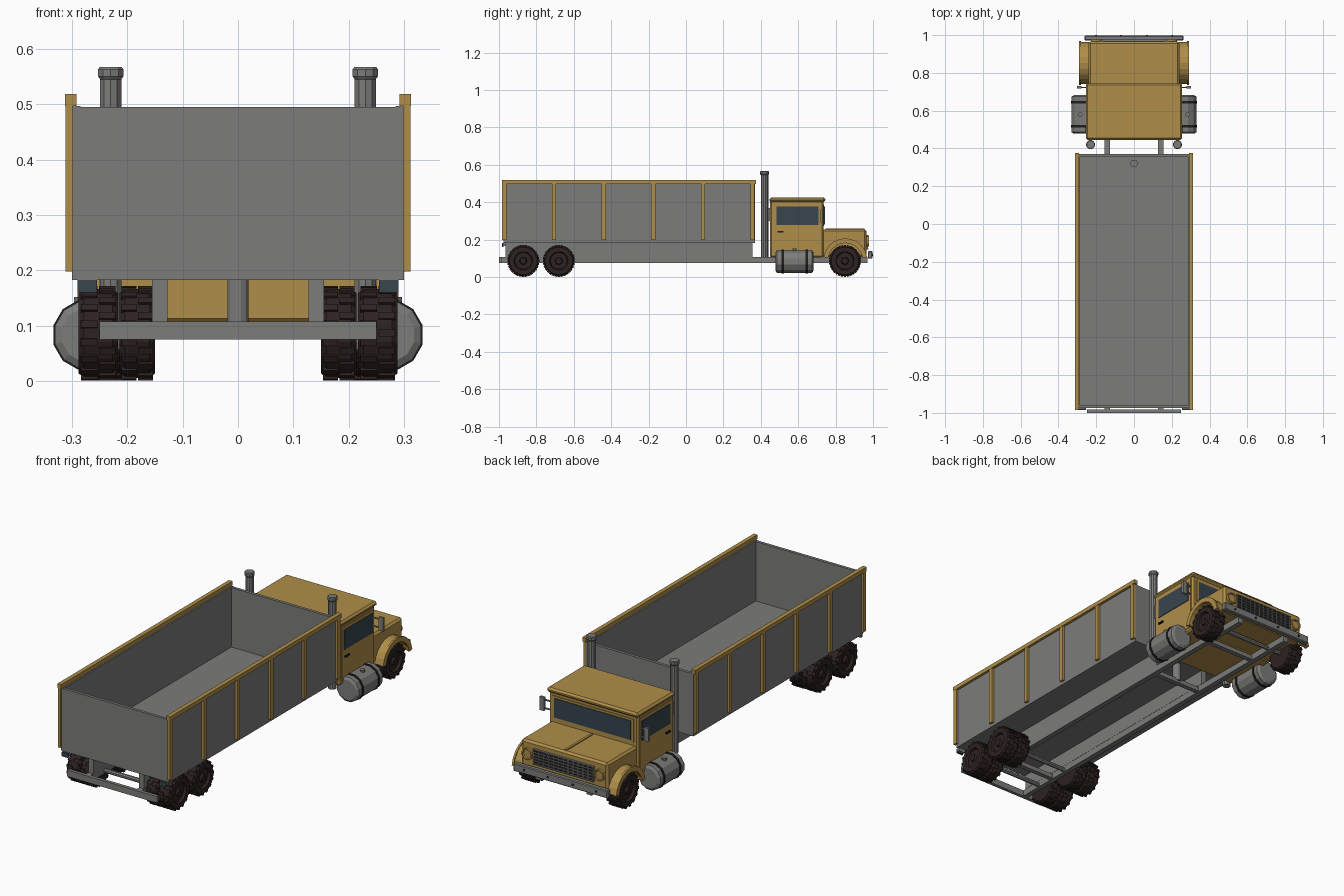
import bpy, bmesh, math
from mathutils import Matrix, Vector

if "Cube" in bpy.data.objects:
    bpy.data.objects.remove(bpy.data.objects["Cube"])


def material(name, rgb):
    m = bpy.data.materials.new(name)
    m.diffuse_color = (*rgb, 1)
    m.use_nodes = True
    m.node_tree.nodes["Principled BSDF"].inputs["Base Color"].default_value = m.diffuse_color
    return m


GOLD = material("gold paint", (0.43, 0.27, 0.067))
GREY = material("grey metal", (0.20, 0.20, 0.195))
TYRE = material("dark rubber", (0.027, 0.016, 0.016))
GLASS = material("blue grey glass", (0.038, 0.058, 0.076))
BLACK = material("black trim", (0.014, 0.013, 0.013))


def finish(bm, name, mat):
    bmesh.ops.recalc_face_normals(bm, faces=bm.faces)
    me = bpy.data.meshes.new(name)
    bm.to_mesh(me)
    bm.free()
    me.materials.append(mat)
    ob = bpy.data.objects.new(name, me)
    bpy.context.collection.objects.link(ob)
    return ob


def add_box(bm, x, y, z):
    c = [(a[0] + a[1]) / 2 for a in (x, y, z)]
    s = [abs(a[1] - a[0]) for a in (x, y, z)]
    bmesh.ops.create_cube(bm, size=1, matrix=Matrix.Translation(c) @ Matrix.Diagonal((*s, 1)))


def box(name, mat, x, y, z, bevel=0):
    bm = bmesh.new()
    add_box(bm, x, y, z)
    if bevel:
        bmesh.ops.bevel(bm, geom=bm.edges[:], offset=bevel, segments=1, affect='EDGES')
    return finish(bm, name, mat)


def lathe(name, mat, centre, axis, profile, n):
    """Spin (offset along axis, radius) points around an axis."""
    rot = Vector((0, 0, 1)).rotation_difference(Vector(axis)).to_matrix()
    bm = bmesh.new()
    rings = [[bm.verts.new(Vector(centre) + rot @ Vector((r * math.cos(2 * math.pi * (i + .5) / n),
              r * math.sin(2 * math.pi * (i + .5) / n), h))) for i in range(n)] for h, r in profile]
    for a, b in zip(rings, rings[1:]):
        for i in range(n):
            bm.faces.new((a[i], a[(i + 1) % n], b[(i + 1) % n], b[i]))
    bm.faces.new(rings[0])
    bm.faces.new(rings[-1])
    return finish(bm, name, mat)


def wheel(name, s, y, x0, x1):
    """Tyre with recessed hub and staggered tread lugs."""
    w, c = x1 - x0, Vector((s * (x0 + x1) / 2, y, 0.086))
    lathe(name, TYRE, c, (s, 0, 0), [(-w / 2, 0.06), (-w / 2, 0.074), (-w / 2 + 0.01, 0.082),
          (w / 2 - 0.01, 0.082), (w / 2, 0.074), (w / 2, 0.05), (w / 2 - 0.012, 0.045),
          (w / 2 - 0.012, 0.02), (w / 2 - 0.002, 0.016)], 16)
    bm = bmesh.new()
    for k in range(32):
        side = -1 if k % 2 else 1
        m = (Matrix.Translation(c) @ Matrix.Rotation(math.pi * k / 16, 4, 'X')
             @ Matrix.Translation((side * w * 0.23, 0, 0.080)) @ Matrix.Diagonal((w * 0.42, 0.013, 0.011, 1)))
        bmesh.ops.create_cube(bm, size=1, matrix=m)
    finish(bm, name + "_tread", TYRE)


# Open cargo bed
box("bed_floor", GREY, (-.30, .30), (-.975, .37), (.182, .197))
for s in (-1, 1):
    box("bed_side", GREY, (s * .285, s * .30), (-.975, .37), (.182, .497))
    box("bed_top_rail", GOLD, (s * .292, s * .313), (-.985, .375), (.497, .518))
    for y in (-.972, -.705, -.44, -.175, .09, .356):
        box("bed_post", GOLD, (s * .298, s * .312), (y - .011, y + .011), (.198, .50))
box("bed_tailgate", GREY, (-.285, .285), (-.975, -.96), (.19, .495))
box("bed_front_wall", GREY, (-.285, .285), (.355, .37), (.19, .495))
lathe("hoist_cylinder", GREY, (0, .32, .09), (0, 0, 1), [(0, .02), (.115, .02)], 12)

# Chassis
for s in (-1, 1):
    box("chassis_rail", GREY, (s * .128, s * .155), (-.985, .97), (.075, .107))
    box("bed_runner", GREY, (s * .127, s * .155), (-.965, .355), (.107, .183))
    box("tail_light", GLASS, (s * .255, s * .29), (-.985, -.977), (.160, .181))
    box("tail_light_bracket", GREY, (s * .255, s * .29), (-.977, -.965), (.165, .183))
for y in (-.775, .32, .72):
    box("cross_member", GREY, (-.13, .13), (y - .012, y + .012), (.078, .1))
for y in (-.87, -.68, .85):
    lathe("axle", GREY, (0, y, .088), (1, 0, 0), [(-.2, .011), (.2, .011)], 8)
box("rear_bumper", GREY, (-.25, .25), (-1.0, -.983), (.075, .107))

# Wheels: single in front, double at the rear
for s in (-1, 1):
    wheel("front_wheel", s, .85, .205, .28)
    for y in (-.87, -.68):
        wheel("rear_outer_wheel", s, y, .217, .288)
        wheel("rear_inner_wheel", s, y, .15, .214)

# Cab
box("cab_body", GOLD, (-.247, .247), (.448, .735), (.105, .41), .008)
box("cab_roof", GOLD, (-.254, .254), (.446, .745), (.400, .425), .009)
box("windscreen_frame", GOLD, (-.225, .225), (.73, .739), (.272, .388))
box("windscreen", GLASS, (-.212, .212), (.734, .742), (.282, .378))
for s in (-1, 1):
    box("door_panel", GOLD, (s * .24, s * .250), (.468, .722), (.125, .392))
    box("side_window", GLASS, (s * .245, s * .253), (.485, .708), (.277, .376))
    box("door_handle", BLACK, (s * .248, s * .258), (.488, .52), (.238, .246))
    # Mirrors
    box("mirror", GREY, (s * .278, s * .302), (.718, .73), (.292, .36))
    for z in (.305, .347):
        box("mirror_arm", GREY, (s * .245, s * .285), (.720, .726), (z - .003, z + .003))
    # Exhaust stacks
    lathe("exhaust_stack", GREY, (s * .23, .42, .105), (0, 0, 1),
          [(0, .02), (.44, .02), (.445, .024), (.458, .024), (.462, .021)], 10)
    box("stack_bracket", GREY, (s * .222, s * .238), (.42, .45), (.30, .37))
    # Fuel tanks with straps
    lathe("fuel_tank", GREY, (s * .27, .58, .083), (0, 1, 0),
          [(-.102, .05), (-.094, .063), (.094, .063), (.102, .05)], 12)
    for y in (.517, .645):
        lathe("tank_strap", BLACK, (s * .27, y, .083), (0, 1, 0), [(-.006, .066), (.006, .066)], 12)
    lathe("tank_cap", GREY, (s * .285, .58, .14), (0, 0, 1), [(0, .012), (.012, .012)], 8)

# Hood with centre ridge
box("hood", GOLD, (-.24, .24), (.725, .965), (.107, .255), .01)
box("hood_ridge", GOLD, (-.006, .006), (.745, .955), (.25, .26))

# Fenders: arched bands with a raised outer lip
for s in (-1, 1):
    for name, x0, x1, r0, r1 in (("fender", .235, .285, .096, .112), ("fender_lip", .28, .290, .092, .117)):
        bm = bmesh.new()
        n = 10
        sect = []
        for i in range(n + 1):
            a = math.radians(8 + 164 * i / n)
            sect.append([bm.verts.new((s * x, .852 + r * math.cos(a), .09 + r * math.sin(a)))
                         for x, r in ((x0, r0), (x1, r0), (x1, r1), (x0, r1))])
        for a, b in zip(sect, sect[1:]):
            for j in range(4):
                bm.faces.new((a[j], a[(j + 1) % 4], b[(j + 1) % 4], b[j]))
        bm.faces.new(sect[0])
        bm.faces.new(sect[-1])
        finish(bm, name, GOLD)
    # Headlights
    lathe("headlight", GOLD, (s * .2, .96, .19), (0, 1, 0),
          [(0, .029), (.018, .029), (.018, .023), (.012, .021)], 12)

# Grille: dark plate, frame, slats and bars
box("grille_plate", BLACK, (-.165, .165), (.962, .969), (.15, .222))
bm = bmesh.new()
for i in range(6):
    z = .15 + i * .0144
    add_box(bm, (-.168, .168), (.965, .976), (z - .0025, z + .0025))
for i in range(13):
    x = -.165 + i * .0275
    add_box(bm, (x - .002, x + .002), (.965, .974), (.15, .222))
finish(bm, "grille_slats", GREY)

# Front bumper with bolts
box("front_bumper", GREY, (-.262, .262), (.972, .997), (.098, .138), .004)
for x in (-.2, -.07, .07, .2):
    lathe("bumper_bolt", BLACK, (x, .995, .118), (0, 1, 0), [(0, .006), (.005, .006)], 6)
